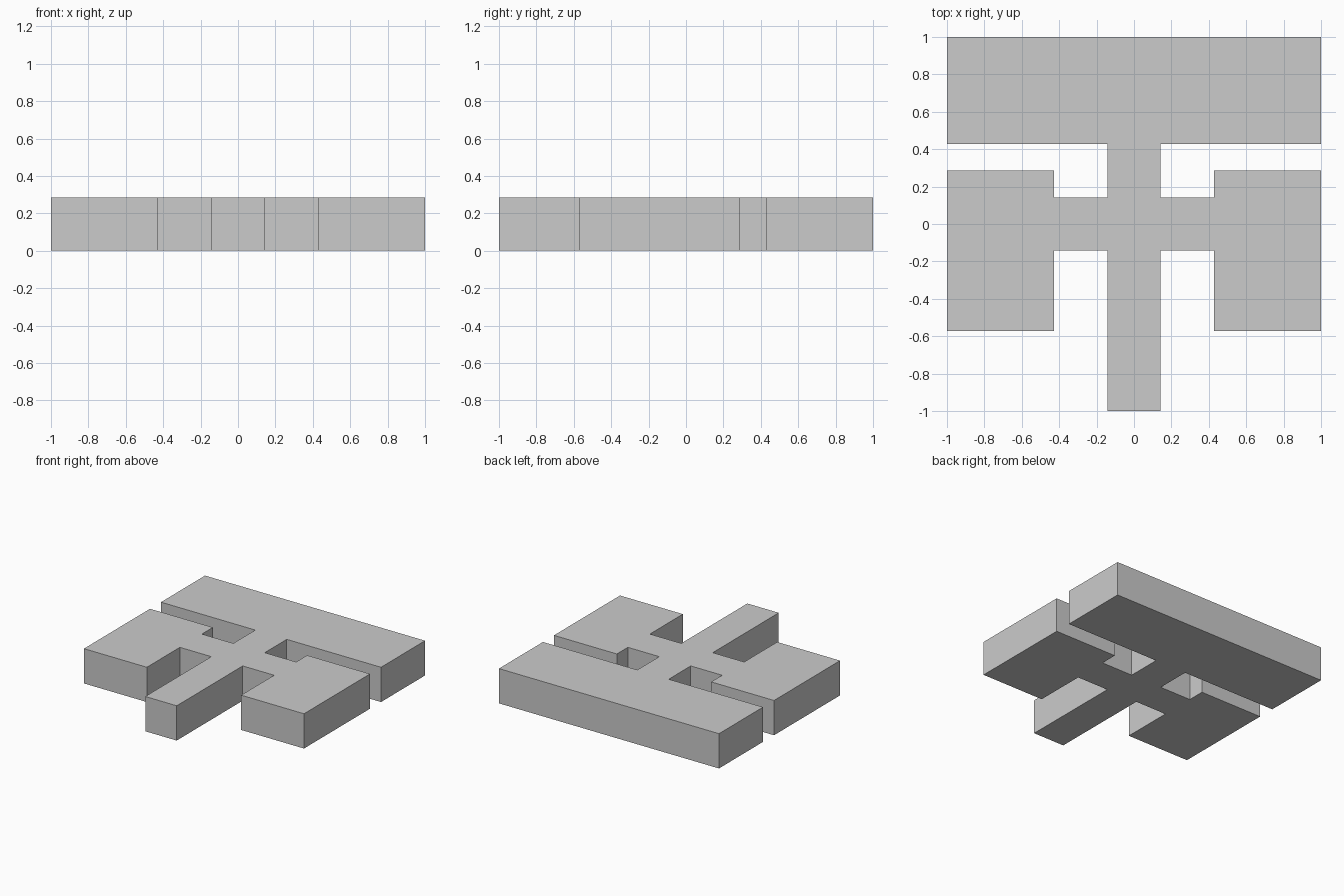
import bpy, bmesh

if "Cube" in bpy.data.objects:
    bpy.data.objects.remove(bpy.data.objects["Cube"])

U = 1 / 7          # the plan follows a grid of 14 x 14 units
HEIGHT = 2 * U

# Right half of the plan outline, from front to back, in grid units
half = [(1, -7), (1, -1), (3, -1), (3, -4), (7, -4), (7, 2),
        (3, 2), (3, 1), (1, 1), (1, 3), (7, 3), (7, 7)]
outline = half + [(-x, y) for x, y in reversed(half)]

# Flat plate: mirrored outline extruded to full height
bm = bmesh.new()
base = bm.faces.new([bm.verts.new((x * U, y * U, 0)) for x, y in outline])
top = bmesh.ops.extrude_face_region(bm, geom=[base])["geom"]
bmesh.ops.translate(bm, vec=(0, 0, HEIGHT),
                    verts=[g for g in top if isinstance(g, bmesh.types.BMVert)])
bmesh.ops.recalc_face_normals(bm, faces=bm.faces)

mesh = bpy.data.meshes.new("cross_plate")
bm.to_mesh(mesh)
bm.free()
plate = bpy.data.objects.new("cross_plate", mesh)
bpy.context.collection.objects.link(plate)
